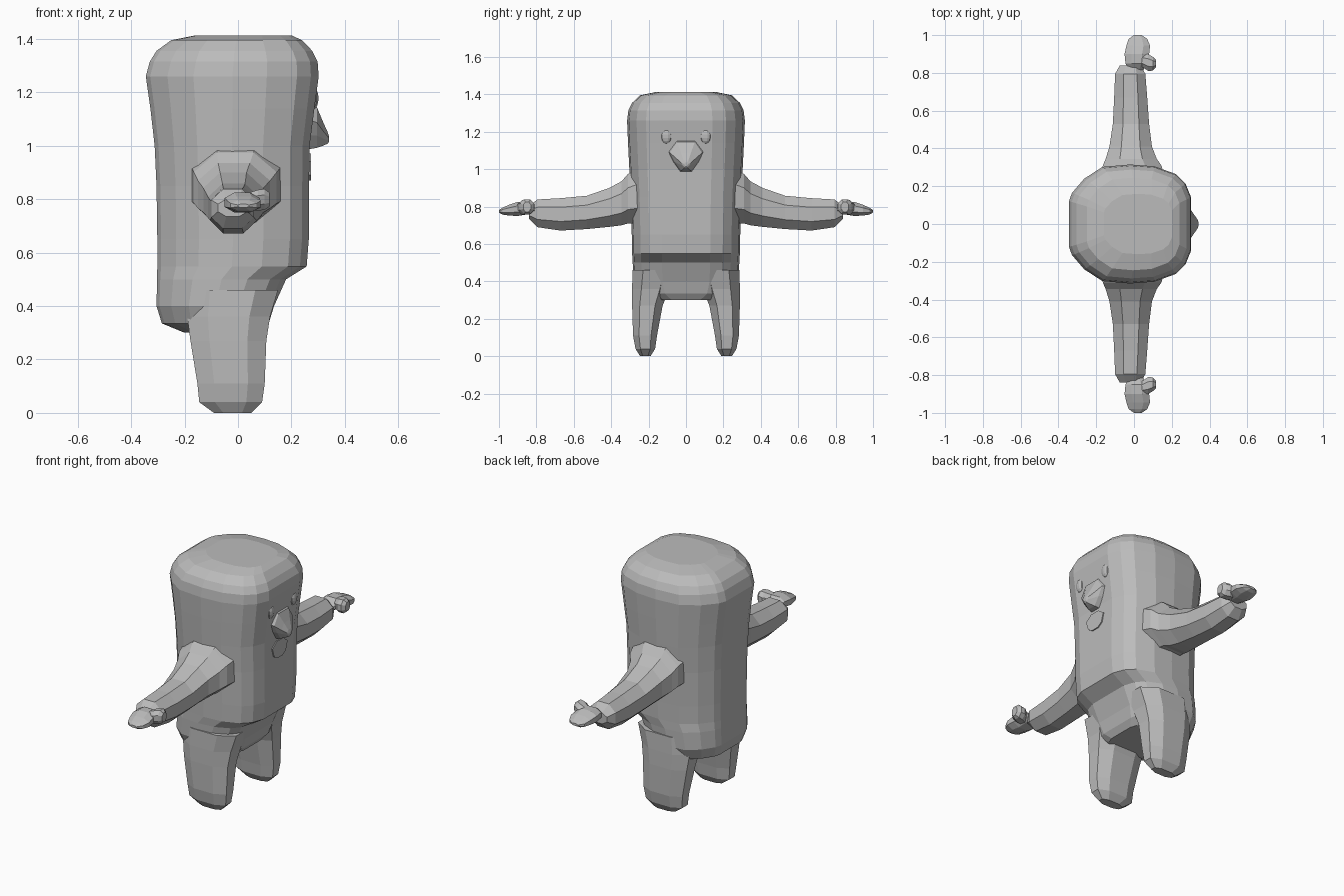
import bpy, bmesh, math

grey = bpy.data.materials.new("plain grey")
grey.diffuse_color = (0.5, 0.5, 0.5, 1)


def loft(name, rings, mirror=False):
    """Skin a list of equal-length rings and cap both ends."""
    bm = bmesh.new()
    vs = [[bm.verts.new(p) for p in r] for r in rings]
    n = len(vs[0])
    for a, b in zip(vs, vs[1:]):
        for i in range(n):
            j = (i + 1) % n
            bm.faces.new((a[i], a[j], b[j], b[i]))
    bm.faces.new(vs[0])
    bm.faces.new(vs[-1])
    bmesh.ops.recalc_face_normals(bm, faces=bm.faces)
    return finish(name, bm, mirror)


def finish(name, bm, mirror):
    me = bpy.data.meshes.new(name)
    bm.to_mesh(me)
    bm.free()
    me.materials.append(grey)
    ob = bpy.data.objects.new(name, me)
    bpy.context.collection.objects.link(ob)
    if mirror:
        m = ob.modifiers.new("mirror", 'MIRROR')
        m.use_axis = (False, True, False)
        m.use_mirror_merge = False
    return ob


def octagon(a0, a1, b0, b1, cut=0.28):
    """Rectangle with cut corners."""
    ca, cb = (a1 - a0) * cut, (b1 - b0) * cut
    return [(a0 + ca, b0), (a1 - ca, b0), (a1, b0 + cb), (a1, b1 - cb),
            (a1 - ca, b1), (a0 + ca, b1), (a0, b1 - cb), (a0, b0 + cb)]


# Body: stacked rounded rings (z, back x, front x, half width)
half = [(1, 0), (1, .45), (.91, .68), (.75, .84), (.4, .97), (0, 1),
        (-.45, .96), (-.75, .76), (-.95, .52), (-1, .38), (-1, 0)]
profile = half + [(u, -v) for u, v in half[-2:0:-1]]
levels = [(.30, -.20, .09, .17), (.335, -.285, .115, .25), (.40, -.305, .135, .28),
          (.50, -.303, .18, .285), (.548, -.302, .257, .288), (.65, -.302, .265, .29),
          (.85, -.305, .266, .295), (1.0, -.312, .268, .303), (1.14, -.328, .286, .31),
          (1.26, -.345, .302, .315), (1.315, -.33, .298, .308), (1.355, -.305, .278, .288),
          (1.395, -.25, .24, .245), (1.413, -.16, .20, .16)]
loft("body", [[((b + f) / 2 + u * (f - b) / 2, v * w, z) for u, v in profile]
              for z, b, f, w in levels])

# Legs: (z, x range, y range)
legs = [(0, -.09, .05, .19, .245), (.04, -.145, .09, .165, .27), (.11, -.152, .10, .155, .283),
        (.27, -.178, .106, .125, .288), (.36, -.19, .12, .09, .288), (.46, -.19, .15, .06, .286)]
loft("leg", [[(x, y, z) for x, y in octagon(x0, x1, y0, y1, .25)]
             for z, x0, x1, y0, y1 in legs], True)

# Arms: (y, x range, z range)
arms = [(.22, -.18, .17, .71, 1.02), (.31, -.165, .145, .71, .975), (.345, -.15, .12, .70, .935),
        (.41, -.13, .095, .692, .90), (.53, -.112, .08, .68, .858), (.67, -.105, .07, .672, .845),
        (.795, -.10, .06, .69, .838), (.84, -.075, .035, .735, .80)]
loft("arm", [[(x, y, z) for x, z in octagon(x0, x1, z0, z1)]
             for y, x0, x1, z0, z1 in arms], True)

# Hands: flat mitten and thumb
hands = [(.815, -.03, .05, .765, .80), (.85, -.045, .07, .758, .825), (.90, -.05, .08, .75, .825),
         (.945, -.04, .085, .752, .81), (.98, -.028, .07, .757, .795), (1.0, 0, .04, .768, .782)]
loft("hand", [[(x, y, z) for x, z in octagon(x0, x1, z0, z1)]
              for y, x0, x1, z0, z1 in hands], True)
thumb = [(.03, .84, .90, .76, .82), (.075, .81, .90, .757, .835),
         (.10, .812, .885, .76, .838), (.117, .83, .87, .772, .825)]
loft("thumb", [[(x, y, z) for y, z in octagon(y0, y1, z0, z1)]
               for x, y0, y1, z0, z1 in thumb], True)

# Snout: narrowing sections (x, half width, bottom, top)
snout = [(.255, .105, .985, 1.17), (.295, .085, .992, 1.145),
         (.318, .05, 1.0, 1.09), (.336, .025, 1.008, 1.05), (.341, .01, 1.015, 1.035)]
shape = [(.3, 0), (.7, .3), (1, .62), (.55, 1), (-.55, 1), (-1, .62), (-.7, .3), (-.3, 0)]
loft("snout", [[(x, u * w, b + v * (t - b)) for u, v in shape] for x, w, b, t in snout])

# Mouth: thin plate below the snout
lip = [(.025, .87), (.055, .89), (.07, .94), (.03, .97),
       (-.03, .97), (-.07, .94), (-.055, .89), (-.025, .87)]
loft("mouth", [[(x, y, z) for y, z in lip] for x in (.264, .273)])

# Eyes: small flattened balls
bm = bmesh.new()
bmesh.ops.create_uvsphere(bm, u_segments=10, v_segments=7, radius=1)
for v in bm.verts:
    x, y, z = v.co
    v.co = (.284 + x * .018, .105 + y * .03, 1.177 + z * .04)
finish("eye", bm, True)
